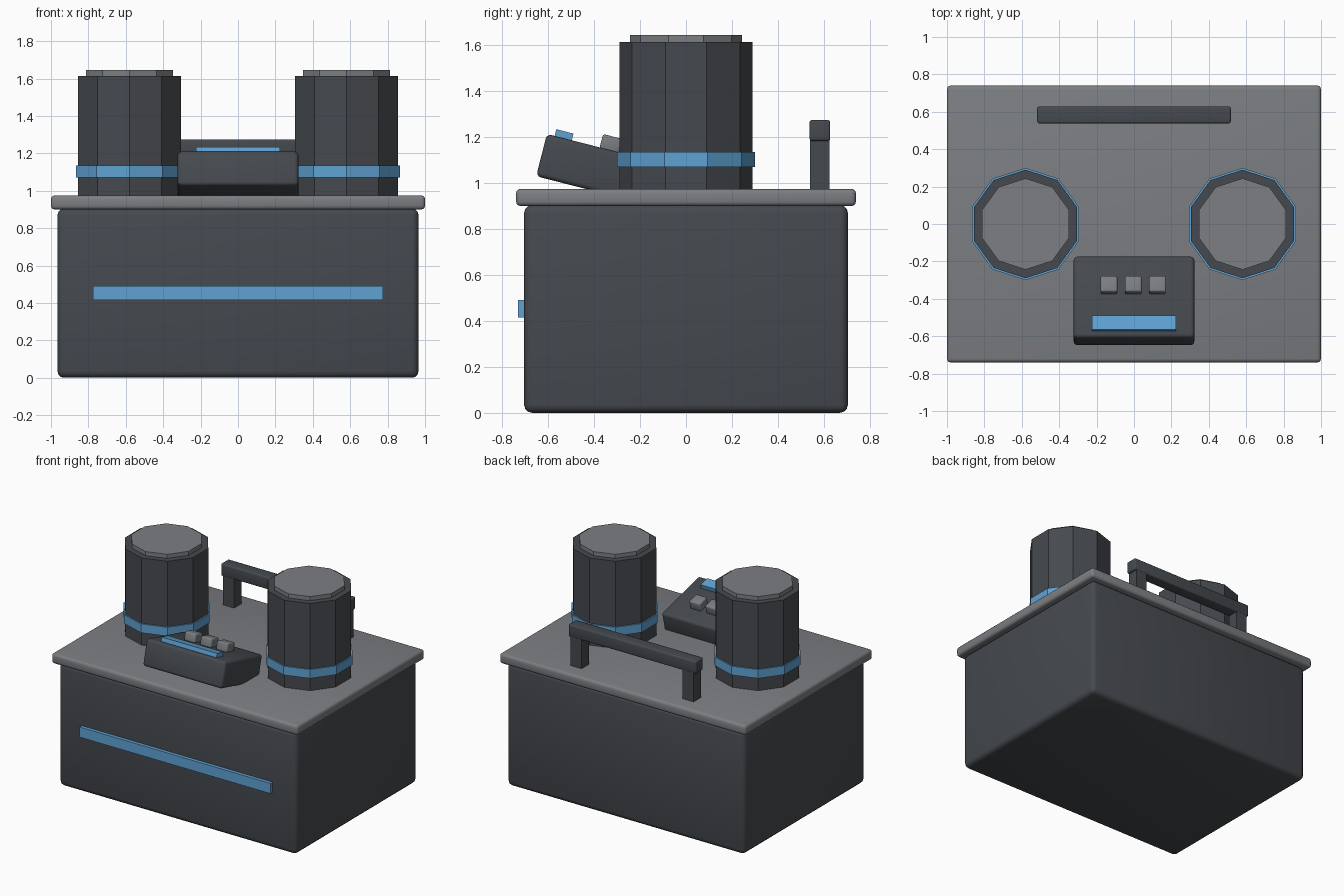
import bpy, bmesh, math
from mathutils import Matrix, Vector

cube = bpy.data.objects.get("Cube")
if cube:
    bpy.data.objects.remove(cube, do_unlink=True)


def make_material(name, rgb):
    mat = bpy.data.materials.new(name)
    mat.use_nodes = True
    colour = (*rgb, 1.0)
    mat.diffuse_color = colour
    mat.node_tree.nodes["Principled BSDF"].inputs["Base Color"].default_value = colour
    return mat


CHARCOAL = make_material("charcoal", (0.06, 0.067, 0.077))
GREY = make_material("mid_grey", (0.2, 0.21, 0.225))
BLUE = make_material("sky_blue", (0.115, 0.36, 0.65))


def finish(name, bm, mat, smooth=False):
    mesh = bpy.data.meshes.new(name)
    bm.to_mesh(mesh)
    bm.free()
    mesh.materials.append(mat)
    obj = bpy.data.objects.new(name, mesh)
    bpy.context.collection.objects.link(obj)
    if smooth:
        bpy.ops.object.select_all(action='DESELECT')
        obj.select_set(True)
        bpy.context.view_layer.objects.active = obj
        bpy.ops.object.shade_smooth_by_angle(angle=math.radians(40))
    return obj


def box(name, centre, size, mat, bevel=0.0, frame=Matrix()):
    """Box with optional rounded edges, placed within a local frame."""
    bm = bmesh.new()
    bmesh.ops.create_cube(bm, size=1)
    bmesh.ops.scale(bm, vec=size, verts=bm.verts)
    if bevel:
        bmesh.ops.bevel(bm, geom=bm.edges[:], offset=bevel, segments=3,
                        profile=0.5, affect='EDGES')
    bm.transform(frame @ Matrix.Translation(centre))
    return finish(name, bm, mat, smooth=bool(bevel))


def drum(name, x, radius, bottom, top, mat):
    """Flat-sided ten-sided cylinder with a corner towards the back."""
    bm = bmesh.new()
    bmesh.ops.create_cone(bm, cap_ends=True, segments=10, radius1=radius,
                          radius2=radius, depth=top - bottom)
    # Put a corner exactly on the y axis
    v = max(bm.verts, key=lambda p: p.co.y)
    bm.transform(Matrix.Rotation(math.atan2(v.co.x, v.co.y), 4, 'Z'))
    bm.transform(Matrix.Translation((x, 0, (bottom + top) / 2)))
    return finish(name, bm, mat)


# Main housing, lid and front stripe
box("housing", (0, 0, 0.453), (1.93, 1.41, 0.905), CHARCOAL, 0.035)
box("lid", (0, 0, 0.938), (2.0, 1.48, 0.075), GREY, 0.02)
box("front_stripe", (0, -0.713, 0.453), (1.55, 0.035, 0.075), BLUE)

# Twin canisters with bands and caps
for side, x in (("left", 0.58), ("right", -0.58)):
    drum(f"{side}_canister", x, 0.29, 0.97, 1.615, CHARCOAL)
    drum(f"{side}_band", x, 0.3, 1.07, 1.135, BLUE)
    drum(f"{side}_cap", x, 0.244, 1.6, 1.645, GREY)

# Tilted control panel with screen and buttons
tilt = Matrix.Translation((0, -0.411, 1.067)) @ Matrix.Rotation(-0.25, 4, 'X')
box("control_panel", (0, 0, 0), (0.645, 0.45, 0.19), CHARCOAL, 0.02, tilt)
box("screen", (0, -0.152, 0.107), (0.45, 0.077, 0.036), BLUE, 0, tilt)
for i in (-1, 0, 1):
    box(f"button_{i + 2}", (0.13 * i - 0.004, 0.056, 0.122),
        (0.09, 0.088, 0.066), GREY, 0.01, tilt)

# Rear handle
box("handle_bar", (0, 0.583, 1.23), (1.035, 0.09, 0.09), CHARCOAL, 0.01)
for side, x in (("left", 0.455), ("right", -0.455)):
    box(f"{side}_handle_post", (x, 0.583, 1.08), (0.09, 0.085, 0.23), CHARCOAL)
